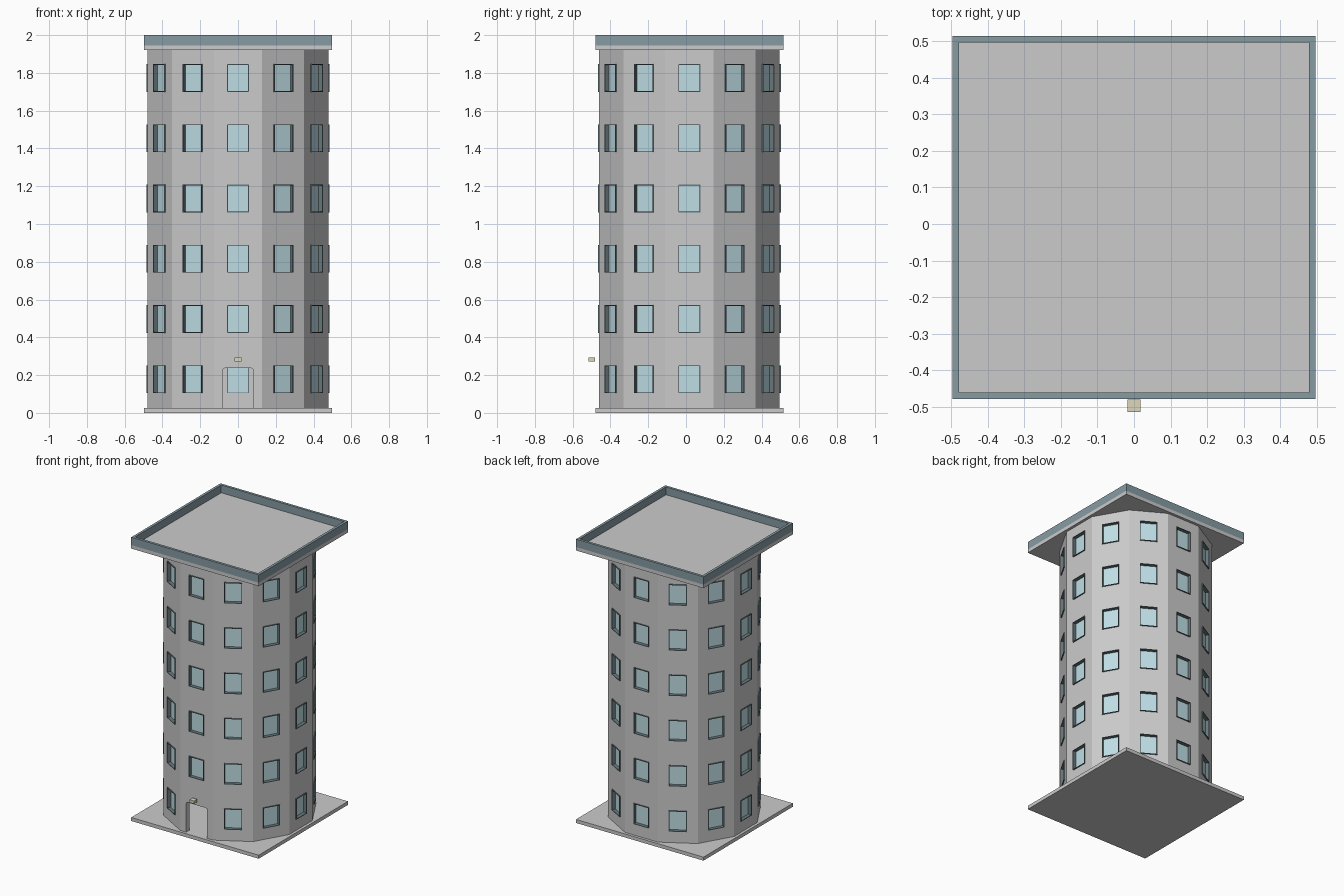
import bpy, bmesh, math
from mathutils import Matrix, Vector

if "Cube" in bpy.data.objects:
    bpy.data.objects.remove(bpy.data.objects["Cube"])

CY = 0.018                      # tower axis in y
N = 12                          # tower sides
AP = 0.478                      # outer apothem
WALL = 0.035
Z0, Z1 = 0.025, 1.922           # wall bottom and top
HALF = 0.497                    # half size of square slabs
WW, WH = 0.058, 0.073           # window half sizes
ROWS = [0.178 + 0.319 * i for i in range(6)]


def material(name, rgb):
    m = bpy.data.materials.new(name)
    m.diffuse_color = (*rgb, 1)
    m.use_nodes = True
    m.node_tree.nodes["Principled BSDF"].inputs["Base Color"].default_value = m.diffuse_color
    return m


GLASS = material("glass", (0.52, 0.73, 0.78))
DARK = material("dark_frame", (0.14, 0.19, 0.21))
TRIM = material("roof_trim", (0.24, 0.33, 0.37))
CREAM = material("lamp_cream", (0.72, 0.68, 0.5))


def finish(name, bm, mat=None):
    bmesh.ops.recalc_face_normals(bm, faces=bm.faces)
    me = bpy.data.meshes.new(name)
    bm.to_mesh(me)
    bm.free()
    ob = bpy.data.objects.new(name, me)
    bpy.context.collection.objects.link(ob)
    if mat:
        me.materials.append(mat)
    return ob


def box(bm, lo, hi, mat=Matrix()):
    lo, hi = Vector(lo), Vector(hi)
    m = mat @ Matrix.Translation((lo + hi) / 2) @ Matrix.Diagonal((*(hi - lo), 1))
    return bmesh.ops.create_cube(bm, size=1, matrix=m)["verts"]


def box_object(name, lo, hi, mat=None):
    bm = bmesh.new()
    box(bm, lo, hi)
    return finish(name, bm, mat)


def square_ring(bm, hx, hz, t, y0, y1, mat):
    # four bars around an opening in the local x-z plane
    for s in (-1, 1):
        a, b = sorted((s * hx, s * (hx - t)))
        box(bm, (a, y0, -hz), (b, y1, hz), mat)
        a, b = sorted((s * hz, s * (hz - t)))
        box(bm, (-hx + t, y0, a), (hx - t, y1, b), mat)


# window placements: local -y points out of the wall, origin on wall surface
places = []
for k in range(N):
    for r, z in enumerate(ROWS):
        if k == 0 and r == 0:
            continue            # doorway takes this place
        places.append(Matrix.Translation((0, CY, z))
                      @ Matrix.Rotation(k * 2 * math.pi / N, 4, 'Z')
                      @ Matrix.Translation((0, -AP, 0)))

# hollow twelve-sided tower wall
bm = bmesh.new()
rings = []
for ap in (AP, AP - WALL):
    rad = ap / math.cos(math.pi / N)
    for z in (Z0, Z1):
        rings.append([bm.verts.new((rad * math.sin((k + .5) * 2 * math.pi / N),
                                    CY - rad * math.cos((k + .5) * 2 * math.pi / N), z))
                      for k in range(N)])
for a, b in ((0, 1), (1, 3), (3, 2), (2, 0)):
    for k in range(N):
        j = (k + 1) % N
        bm.faces.new((rings[a][k], rings[a][j], rings[b][j], rings[b][k]))
wall = finish("tower_wall", bm)

# openings for windows and door
bm = bmesh.new()
for m in places:
    box(bm, (-WW, -0.05, -WH), (WW, 0.06, WH), m)
door = box(bm, (-0.082, CY - AP - 0.05, 0.0), (0.082, CY - AP + 0.06, 0.237))
edges = [e for e in bm.edges if e.verts[0] in door and e.verts[1] in door
         and all(v.co.z > 0.2 for v in e.verts)
         and abs(e.verts[0].co.x - e.verts[1].co.x) < 1e-5]
bmesh.ops.bevel(bm, geom=edges, offset=0.012, segments=2, profile=0.5, affect='EDGES')
cutter = finish("opening_cutter", bm)
cutter.hide_render = True
mod = wall.modifiers.new("openings", 'BOOLEAN')
mod.operation = 'DIFFERENCE'
mod.solver = 'EXACT'
mod.object = cutter
bpy.context.view_layer.objects.active = wall
bpy.ops.object.modifier_apply(modifier=mod.name)
bpy.data.objects.remove(cutter)

# window frames and panes
frames, panes = bmesh.new(), bmesh.new()
for m in places:
    square_ring(frames, WW, WH, 0.004, -0.007, 0.03, m)
    box(panes, (-WW + .003, 0.018, -WH + .003), (WW - .003, 0.024, WH - .003), m)
finish("window_frames", frames, DARK)
finish("window_panes", panes, GLASS)

# square base and roof slabs
box_object("base_slab", (-HALF, CY - HALF, 0), (HALF, CY + HALF, Z0))
box_object("roof_slab", (-HALF, CY - HALF, 1.92), (HALF, CY + HALF, 1.945))

# parapet around the roof
bm = bmesh.new()
square_ring(bm, HALF, HALF, 0.018, -0.0275, 0.0275,
            Matrix.Translation((0, CY, 1.9725)) @ Matrix.Rotation(math.pi / 2, 4, 'X'))
finish("roof_parapet", bm, TRIM)

# lamp over the door
box_object("door_lamp", (-0.018, -0.515, 0.272), (0.018, -0.481, 0.292), CREAM)
